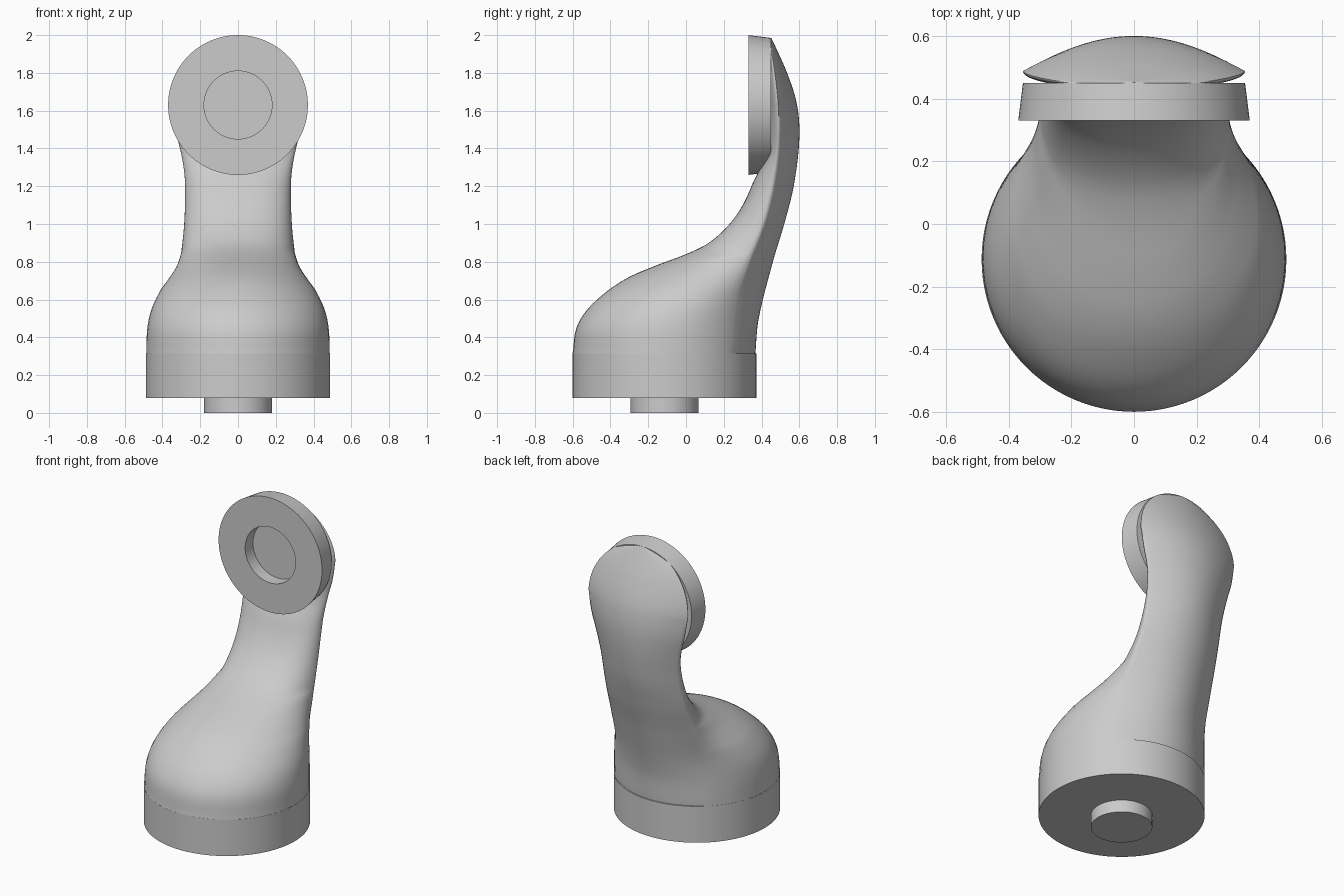
import bpy, bmesh
from math import sin, cos, pi, asin, sqrt, radians
from mathutils import Matrix

default = bpy.data.objects.get("Cube")
if default:
    bpy.data.objects.remove(default, do_unlink=True)

grey = bpy.data.materials.new("plain grey")
grey.use_nodes = True
shade = (0.6, 0.6, 0.6, 1)
grey.diffuse_color = shade
grey.node_tree.nodes["Principled BSDF"].inputs["Base Color"].default_value = shade


def finish(bm, name, angle):
    """Turn a bmesh into a smooth shaded grey object."""
    bmesh.ops.remove_doubles(bm, verts=bm.verts, dist=0.0001)
    bmesh.ops.recalc_face_normals(bm, faces=bm.faces)
    mesh = bpy.data.meshes.new(name)
    bm.to_mesh(mesh)
    bm.free()
    mesh.materials.append(grey)
    ob = bpy.data.objects.new(name, mesh)
    bpy.context.collection.objects.link(ob)
    bpy.ops.object.select_all(action='DESELECT')
    ob.select_set(True)
    bpy.context.view_layer.objects.active = ob
    bpy.ops.object.shade_smooth_by_angle(angle=radians(angle))


def bridge(bm, rings):
    """Skin closed rings of points, in order, and cap both ends."""
    loops = [[bm.verts.new(p) for p in ring] for ring in rings]
    for a, b in zip(loops, loops[1:]):
        for i in range(len(a)):
            j = (i + 1) % len(a)
            bm.faces.new((a[i], a[j], b[j], b[i]))
    bm.faces.new(loops[0])
    bm.faces.new(loops[-1])


def lathe(name, profile, matrix, sides=96):
    """Revolve (radius, height) points about the local z axis."""
    bm = bmesh.new()
    turns = [2 * pi * i / sides for i in range(sides)]
    bridge(bm, [[(r * cos(t), r * sin(t), h) for t in turns] for r, h in profile])
    bm.transform(matrix)
    finish(bm, name, 30)


def curve(points):
    """Smooth function of height through (height, value) points."""
    last = len(points) - 1
    slopes = []
    for i in range(last + 1):
        (za, va), (zb, vb) = points[max(i - 1, 0)], points[min(i + 1, last)]
        slopes.append((vb - va) / (zb - za))

    def value(z):
        i = 0
        while i < last - 1 and z > points[i + 1][0]:
            i += 1
        (za, va), (zb, vb) = points[i], points[i + 1]
        h = zb - za
        t = min(max((z - za) / h, 0), 1)
        u = 1 - t
        return (va * u * u * (1 + 2 * t) + vb * t * t * (3 - 2 * t)
                + h * t * u * (slopes[i] * u - slopes[i + 1] * t))
    return value


# Base ring with locating peg
BASE_Y, BASE_R, SEAM = -0.113, 0.487, 0.315
lathe("base_with_peg",
      [(0.18, 0), (0.18, 0.08), (BASE_R, 0.08), (BASE_R, SEAM)],
      Matrix.Translation((0, BASE_Y, 0)))

# Mounting disc with round recess, facing the front
HEAD_Z, HEAD_R = 1.63, 0.355
lathe("mounting_disc",
      [(0.18, 0.08), (0.18, 0), (0.37, 0), (HEAD_R, 0.12)],
      Matrix.Translation((0, 0.33, HEAD_Z)) @ Matrix.Rotation(-pi / 2, 4, 'X'))

# Neck outline curves by height
front = curve([(SEAM, -0.6), (0.45, -0.58), (0.55, -0.52), (0.65, -0.41), (0.72, -0.3),
               (0.78, -0.16), (0.84, 0), (0.9, 0.12), (1, 0.23), (1.1, 0.3),
               (1.22, 0.355), (1.4, 0.43), (1.99, 0.43)])
back = curve([(SEAM, 0.367), (0.5, 0.385), (0.8, 0.46), (1, 0.52), (1.2, 0.57),
              (1.45, 0.6), (1.63, 0.588), (1.8, 0.535), (1.99, 0.45)])
ridge = curve([(SEAM, 0.235), (0.6, 0.265), (0.8, 0.33), (1, 0.41), (1.2, 0.46),
               (1.4, 0.488), (1.6, 0.49), (1.8, 0.47), (1.99, 0.44)])
strip = curve([(SEAM, 0.34), (0.5, 0.325), (0.8, 0.305), (1, 0.285), (1.2, 0.28),
               (1.3, 0.288), (1.4, 0.307), (1.5, 0.333), (HEAD_Z, HEAD_R)])
bulge = curve([(SEAM, 0.486), (0.45, 0.48), (0.55, 0.458), (0.65, 0.41), (0.72, 0.36),
               (0.78, 0.323), (0.85, 0.3), (0.95, 0.27)])


def section(z, steps=20):
    """Arched back between two ridges, then a rounded front."""
    f, b, c = front(z), back(z), ridge(z)
    s = strip(z) if z < HEAD_Z else sqrt(max(HEAD_R ** 2 - (z - HEAD_Z) ** 2, 0.000001))
    w = max(s, bulge(z)) if z < 0.95 else s
    square = 1 - 0.25 * min(max((z - 0.7) / 0.4, 0), 1)
    start = asin(s / w)
    half = [(s * i / steps, b - (b - c) * (i / steps) ** 2) for i in range(steps)]
    for i in range(steps + 1):
        a = start + (pi - start) * i / steps
        x = w * max(sin(a), 0)
        if a > pi / 2:
            x = w * max(sin(a), 0) ** square
        half.append((x, f + (c - f) * (1 + cos(a)) / (1 + cos(start))))
    ring = half + [(-x, y) for x, y in half[-2:0:-1]]
    return [(x, y, z) for x, y in ring]


# Swept neck rising from the round base to the domed head
heights = [SEAM + (HEAD_Z - SEAM) * i / 80 for i in range(80)]
heights += [HEAD_Z + HEAD_R * sin(pi / 2 * i / 24) for i in range(25)]
neck = bmesh.new()
bridge(neck, [section(z) for z in heights])
finish(neck, "curved_neck", 70)
